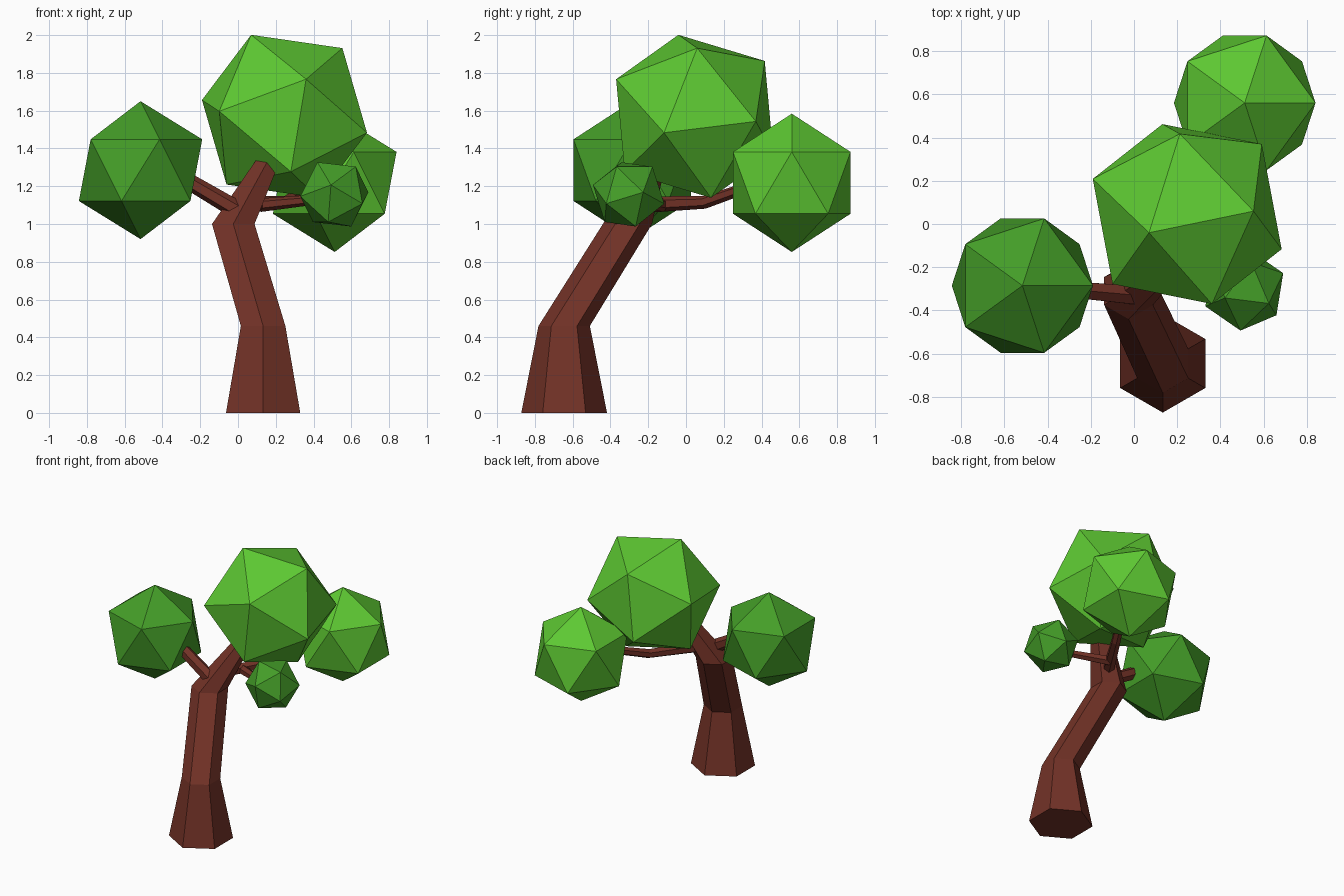
import bpy, bmesh, math
from mathutils import Vector, Matrix

cube = bpy.data.objects.get("Cube")
if cube:
    bpy.data.objects.remove(cube, do_unlink=True)


def material(name, rgb):
    m = bpy.data.materials.new(name)
    m.use_nodes = True
    m.diffuse_color = (*rgb, 1)
    bsdf = next(n for n in m.node_tree.nodes if n.type == 'BSDF_PRINCIPLED')
    bsdf.inputs["Base Color"].default_value = (*rgb, 1)
    return m


bark = material("bark brown", (0.17, 0.032, 0.02))
light_leaf = material("light leaf green", (0.11, 0.58, 0.032))
dark_leaf = material("dark leaf green", (0.058, 0.34, 0.021))


def finish(name, bm, mat):
    mesh = bpy.data.meshes.new(name)
    bmesh.ops.recalc_face_normals(bm, faces=bm.faces)
    bm.to_mesh(mesh)
    bm.free()
    mesh.materials.append(mat)
    obj = bpy.data.objects.new(name, mesh)
    bpy.context.collection.objects.link(obj)
    return obj


def foliage(name, center, radius, mat, pole=(0, 0, 1), neighbour=(1, 0, 0)):
    """Twenty-sided leaf ball, turned so one corner points along pole."""
    z = Vector(pole).normalized()
    x = Vector(neighbour)
    x = (x - z * x.dot(z)).normalized()
    turn = Matrix((x, z.cross(x), z)).transposed().to_4x4()
    bm = bmesh.new()
    bmesh.ops.create_icosphere(bm, subdivisions=1, radius=radius,
                               matrix=Matrix.Translation(center) @ turn)
    return finish(name, bm, mat)


def limb(name, stations, level=False, sides=6):
    """Tapered faceted tube through (point, radius) stations."""
    bm = bmesh.new()
    pts = [Vector(p) for p, r in stations]
    rings = []
    for i, (p, r) in enumerate(stations):
        along = pts[min(i + 1, len(pts) - 1)] - pts[max(i - 1, 0)]
        if level:
            u, v = Vector((1, 0, 0)), Vector((0, 1, 0))
        else:
            u = along.cross(Vector((0, 0, 1))).normalized()
            v = u.cross(along).normalized()
        angles = [math.tau * k / sides + math.pi / 2 for k in range(sides)]
        rings.append([bm.verts.new(pts[i] + r * (u * math.cos(a) + v * math.sin(a)))
                      for a in angles])
    for a, b in zip(rings, rings[1:]):
        for k in range(sides):
            n = (k + 1) % sides
            bm.faces.new((a[k], a[n], b[n], b[k]))
    bm.faces.new(rings[0])
    bm.faces.new(rings[-1])
    return finish(name, bm, bark)


# Leaning trunk with a flared foot
limb("trunk", [((0.133, -0.645, 0), 0.227), ((0.133, -0.645, 0.46), 0.136),
               ((-0.025, -0.31, 1.0), 0.13), ((0.155, -0.18, 1.33), 0.075),
               ((0.2, -0.13, 1.42), 0.06)], level=True)

# Branches
limb("right_branch", [((0.02, -0.33, 1.06), 0.05), ((-0.32, -0.3, 1.26), 0.042)])
limb("back_branch", [((0.02, -0.27, 1.1), 0.045), ((0.25, 0.1, 1.115), 0.034),
                     ((0.42, 0.4, 1.22), 0.028)])
limb("left_branch", [((0.12, -0.12, 1.1), 0.036), ((0.42, -0.28, 1.13), 0.026)])

# Leaf balls
foliage("crown_foliage", (0.246, 0.046, 1.57), 0.474, light_leaf,
        (-0.176, -0.086, 0.43), (0.309, 0.014, 0.36))
foliage("back_foliage", (0.512, 0.56, 1.218), 0.366, light_leaf)
foliage("right_foliage", (-0.516, -0.285, 1.285), 0.365, dark_leaf)
foliage("left_foliage", (0.51, -0.304, 1.157), 0.196, dark_leaf,
        (-0.018, -0.19, 0.05), (-0.185, -0.083, -0.01))
